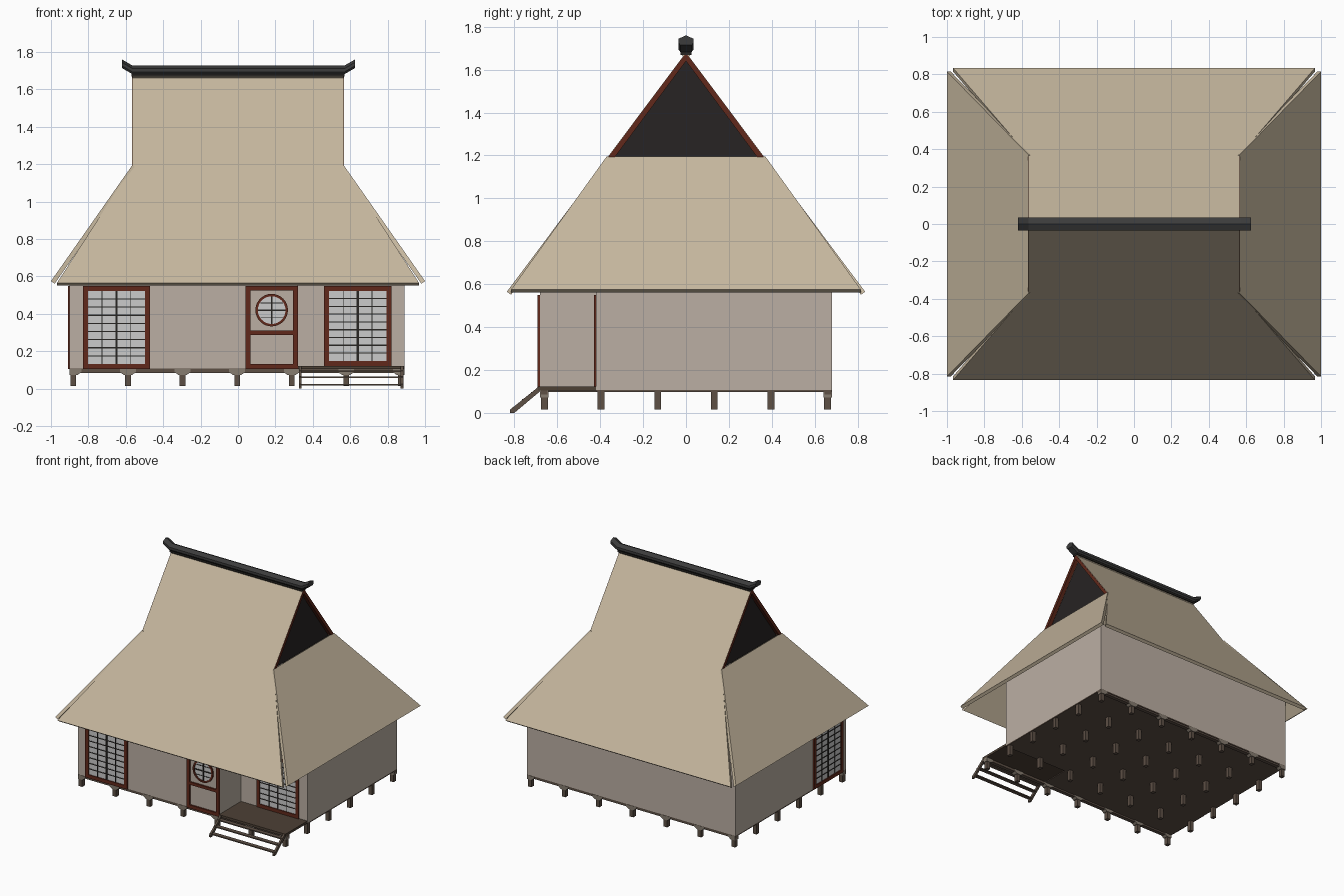
import bpy, bmesh, math
from mathutils import Matrix, Vector

if "Cube" in bpy.data.objects:
    bpy.data.objects.remove(bpy.data.objects["Cube"])


def material(name, r, g, b):
    m = bpy.data.materials.new(name)
    m.diffuse_color = (r, g, b, 1)
    m.use_nodes = True
    m.node_tree.nodes["Principled BSDF"].inputs["Base Color"].default_value = m.diffuse_color
    return m


THATCH = material("thatch", 0.56, 0.47, 0.34)
PLASTER = material("plaster", 0.50, 0.43, 0.37)
RED = material("red_wood", 0.12, 0.022, 0.011)
WOOD = material("weathered_wood", 0.11, 0.08, 0.06)
DECK = material("deck_wood", 0.075, 0.052, 0.036)
STONE = material("bracket_wood", 0.24, 0.20, 0.16)
DARK = material("dark_panel", 0.02, 0.017, 0.017)
TILE = material("ridge_tile", 0.045, 0.045, 0.045)
BLACK = material("dark_lattice", 0.02, 0.018, 0.016)
PAPER = material("paper", 0.55, 0.56, 0.57)


def finish(name, bm, mat, matrix=None):
    if matrix:
        bm.transform(matrix)
    bmesh.ops.recalc_face_normals(bm, faces=bm.faces)
    me = bpy.data.meshes.new(name)
    bm.to_mesh(me)
    bm.free()
    me.materials.append(mat)
    ob = bpy.data.objects.new(name, me)
    bpy.context.collection.objects.link(ob)
    return ob


def boxes(name, items, mat, matrix=None):
    """One object from boxes given as (x0, x1, y0, y1, z0, z1)."""
    bm = bmesh.new()
    for x0, x1, y0, y1, z0, z1 in items:
        m = Matrix.Translation(((x0 + x1) / 2, (y0 + y1) / 2, (z0 + z1) / 2))
        m = m @ Matrix.Diagonal((x1 - x0, y1 - y0, z1 - z0, 1))
        bmesh.ops.create_cube(bm, size=1, matrix=m)
    return finish(name, bm, mat, matrix)


def prism(name, polys, vec, mat, matrix=None):
    """Extrude flat outlines along a vector."""
    bm = bmesh.new()
    for pts in polys:
        f = bm.faces.new([bm.verts.new(p) for p in pts])
        ext = bmesh.ops.extrude_face_region(bm, geom=[f], use_keep_orig=True)
        vs = [g for g in ext["geom"] if isinstance(g, bmesh.types.BMVert)]
        bmesh.ops.translate(bm, verts=vs, vec=vec)
    return finish(name, bm, mat, matrix)


def frame(x0, x1, z0, z1, w, y0, y1):
    return [(x0, x0 + w, y0, y1, z0, z1), (x1 - w, x1, y0, y1, z0, z1),
            (x0 + w, x1 - w, y0, y1, z0, z0 + w), (x0 + w, x1 - w, y0, y1, z1 - w, z1)]


# L-shaped house body with the porch cut from the front right corner
outline = [(-.9, -.68), (.32, -.68), (.32, -.42), (.89, -.42), (.89, .68), (-.9, .68)]
prism("walls", [[(x, y, .107) for x, y in outline]], (0, 0, .56), PLASTER)
prism("floor", [[(x, y, .098) for x, y in outline]], (0, 0, .009), WOOD)
boxes("porch_deck", [(.32, .89, -.69, -.42, .104, .122)], DECK)

# foundation posts, beams and brackets
xs = [-.88 + i * 1.75 / 6 for i in range(7)]
ys = [-.66 + i * .264 for i in range(6)]
boxes("posts", [(x - .015, x + .015, y - .016, y + .016, .015, .105)
                for x in xs for y in ys], WOOD)
boxes("sill_beams", [(-.9, .89, y - .015, y + .015, .085, .104) for y in (-.66, .66)], WOOD)
brackets = []
for y in (-.681, .641):
    for x in xs:
        prof = [(-.042, .104), (-.042, .088), (-.02, .072), (.02, .072), (.042, .088), (.042, .104)]
        brackets.append([(min(max(x + a, -.9), .89), y, z) for a, z in prof])
prism("post_brackets", brackets, (0, .04, 0), STONE)

# porch steps
stringer = [(-.82, 0), (-.80, 0), (-.675, .105), (-.69, .12), (-.82, .015)]
prism("step_stringers", [[(x, y, z) for y, z in stringer] for x in (.325, .87)], (.015, 0, 0), WOOD)
boxes("step_treads", [(.325, .885, y, y + .032, z, z + .008)
                      for y, z in ((-.812, .017), (-.765, .056), (-.722, .09))], WOOD)


# lattice windows: built centred facing -y, then placed
def window(name, x, y, z0, z1, angle):
    m = Matrix.Translation((x, y, 0)) @ Matrix.Rotation(angle, 4, 'Z')
    w = .18
    boxes(name + "_frame", frame(-w, w, z0, z1, .027, -.01, .005), RED, m)
    boxes(name + "_paper", [(-w + .02, w - .02, -.003, .002, z0 + .02, z1 - .02)], PAPER, m)
    n = 9
    bars = [(-w + .02, w - .02, -.006, 0, z - .003, z + .003)
            for z in [z0 + .027 + (z1 - z0 - .054) * i / n for i in range(1, n)]]
    bars += [(c - h, c + h, -.007, 0, z0 + .02, z1 - .02)
             for c, h in ((0, .006), (-.077, .002), (.077, .002))]
    boxes(name + "_lattice", bars, BLACK, m)


window("front_window", -.65, -.68, .105, .55, 0)
window("porch_window", .64, -.42, .122, .55, 0)
window("side_window", -.9, -.455, .105, .55, -math.pi / 2)

# front door with a round window
boxes("door_frame", frame(.04, .32, .105, .55, .026, -.692, -.675)
      + [(.066, .294, -.692, -.675, .288, .31)], RED)
cx, cz, N = .18, .42, 32


def circle(r, y):
    return [(cx + r * math.cos(i * math.tau / N), y, cz + r * math.sin(i * math.tau / N))
            for i in range(N)]


prism("door_glass", [circle(.078, -.683)], (0, .008, 0), PAPER)
inner, outer = circle(.074, -.69), circle(.087, -.69)
prism("door_ring", [[inner[i], outer[i], outer[(i + 1) % N], inner[(i + 1) % N]]
                    for i in range(N)], (0, .013, 0), RED)
boxes("door_glass_bars", [(cx - .004, cx + .004, -.687, -.68, cz - .076, cz + .076),
                          (cx - .076, cx + .076, -.687, -.68, cz - .004, cz + .004),
                          (cx - .06, cx + .06, -.686, -.68, cz + .036, cz + .04),
                          (cx - .06, cx + .06, -.686, -.68, cz - .04, cz - .036)], BLACK)

# thatched roof: main slopes and hipped skirts as thick panels
T = .024
G = .565
for s, name in ((-1, "front_roof"), (1, "back_roof")):
    n = Vector((0, s * 1.115, .835)).normalized()
    half = [(G, 0, 1.68), (G, s * .367, 1.19), (.968, s * .835, .565)]
    pts = half + [(-x, y, z) for x, y, z in reversed(half)]
    prism(name, [pts], -n * T, THATCH)
for s, name in ((-1, "left_roof"), (1, "right_roof")):
    n = Vector((s * .62, 0, .435)).normalized()
    prism(name, [[(s * G, -.37, 1.195), (s * G, .37, 1.195),
                  (s, .815, .575), (s, -.815, .575)]], -n * T, THATCH)
    # gable panel and barge boards
    prism(("left" if s < 0 else "right") + "_gable",
          [[(s * .535, -.36, 1.175), (s * .535, .36, 1.175), (s * .535, 0, 1.66)]],
          (-s * .01, 0, 0), DARK)
    prism(("left" if s < 0 else "right") + "_barge_boards",
          [[(s * .567, 0, 1.678), (s * .567, d * .366, 1.188),
            (s * .567, d * .335, 1.188), (s * .567, 0, 1.64)] for d in (-1, 1)],
          (-s * .03, 0, 0), RED)

# ridge with upturned ends
boxes("ridge_base", [(-.57, .57, -.025, .025, 1.668, 1.695)], BLACK)
bm = bmesh.new()
section = [(-.026, 0), (.026, 0), (.035, .012), (.035, .03), (0, .046), (-.035, .03), (-.035, .012)]
path = [(-.62, 1.714), (-.565, 1.682), (.57, 1.682), (.625, 1.714)]
rings = [[bm.verts.new((x, y, z + dz)) for y, dz in section] for x, z in path]
k = len(section)
for a, b in zip(rings, rings[1:]):
    for i in range(k):
        bm.faces.new((a[i], a[(i + 1) % k], b[(i + 1) % k], b[i]))
bm.faces.new(rings[0])
bm.faces.new(rings[-1])
finish("ridge_cap", bm, TILE)
